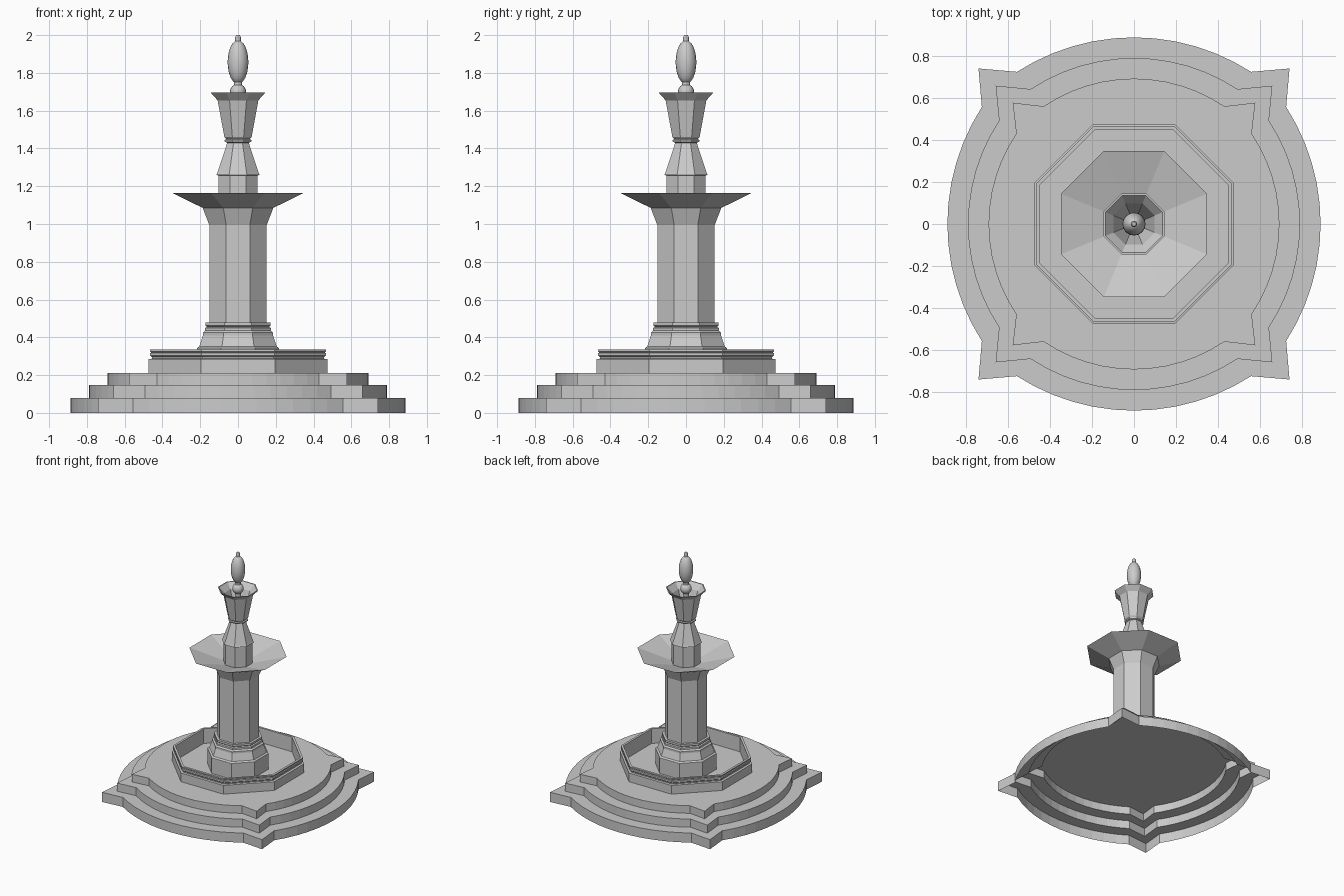
import bpy, bmesh, math

if "Cube" in bpy.data.objects:
    bpy.data.objects.remove(bpy.data.objects["Cube"])


def finish(name, bm, smooth=False):
    bmesh.ops.recalc_face_normals(bm, faces=bm.faces)
    me = bpy.data.meshes.new(name)
    bm.to_mesh(me)
    bm.free()
    for p in me.polygons:
        p.use_smooth = smooth
    ob = bpy.data.objects.new(name, me)
    bpy.context.collection.objects.link(ob)
    return ob


def bridge(bm, a, b):
    n = len(a)
    for i in range(n):
        j = (i + 1) % n
        bm.faces.new((a[i], a[j], b[j], b[i]))


def lathe(name, profile, sides=8, closed=False, cap=False, smooth=False):
    """Turn (half width across flats, z) points around the z axis."""
    bm = bmesh.new()
    rings = []
    for w, z in profile:
        r = w / math.cos(math.pi / sides)
        rings.append([bm.verts.new((r * math.cos(t), r * math.sin(t), z))
                      for t in (2 * math.pi * (i + 0.5) / sides for i in range(sides))])
    for a, b in zip(rings, rings[1:]):
        bridge(bm, a, b)
    if closed:
        bridge(bm, rings[-1], rings[0])
    if cap:
        bm.faces.new(rings[-1])
        bm.faces.new(rings[0])
    return finish(name, bm, smooth)


def step_outline(top, hx, hy, tip, segs=12):
    """Four bowed sides meeting in pointed square corners."""
    sag = top - hy
    R = (hx * hx + sag * sag) / (2 * sag)
    half = math.asin(hx / R)
    side = []
    for i in range(segs + 1):
        t = half * (2 * i / segs - 1)
        side.append((-R * math.sin(t), top - R + R * math.cos(t)))
    side.append((-tip, tip))
    pts = []
    for k in range(4):
        c, s = round(math.cos(k * math.pi / 2)), round(math.sin(k * math.pi / 2))
        pts += [(c * x - s * y, s * x + c * y) for x, y in side]
    return pts


# Stepped plinth: one open-bottomed shell of walls and treads
bm = bmesh.new()
prev = None
for top, hx, hy, tip, z0, z1 in ((0.888, 0.557, 0.724, 0.74, 0.0, 0.08),
                                 (0.79, 0.492, 0.642, 0.658, 0.08, 0.148),
                                 (0.692, 0.43, 0.56, 0.577, 0.148, 0.212)):
    pts = step_outline(top, hx, hy, tip)
    low = [bm.verts.new((x, y, z0)) for x, y in pts]
    high = [bm.verts.new((x, y, z1)) for x, y in pts]
    if prev:
        bridge(bm, prev, low)
    bridge(bm, low, high)
    prev = high
bm.faces.new(prev)
finish("plinth_steps", bm)

# Octagonal basin wall with moulded lip
lathe("basin_wall", [(0.473, 0.212), (0.473, 0.285), (0.455, 0.287), (0.455, 0.295),
                     (0.465, 0.303), (0.465, 0.317), (0.458, 0.32), (0.466, 0.326),
                     (0.466, 0.335), (0.448, 0.335), (0.448, 0.212)], closed=True)

# Pedestal, main column and flared capital
lathe("pedestal_base", [(0.218, 0.212), (0.218, 0.343), (0.205, 0.352), (0.186, 0.41),
                        (0.186, 0.425), (0.174, 0.435), (0.174, 0.45), (0.164, 0.455),
                        (0.172, 0.462), (0.172, 0.478), (0.15, 0.478)])
lathe("main_column", [(0.152, 0.47), (0.152, 0.995), (0.187, 1.085)])

# Wide upper bowl
lathe("upper_bowl", [(0.187, 1.085), (0.348, 1.165), (0.1, 1.085)])

# Baluster carrying the cup
lathe("baluster", [(0.104, 1.07), (0.104, 1.257), (0.114, 1.26), (0.108, 1.275),
                   (0.057, 1.43), (0.07, 1.435), (0.072, 1.445), (0.058, 1.452)])

# Flared hollow cup
lathe("cup", [(0.055, 1.44), (0.072, 1.46), (0.108, 1.655), (0.144, 1.695),
              (0.136, 1.695), (0.098, 1.65), (0.045, 1.49), (0.005, 1.49)])

# Finial: stem, ball, bud and tip
lathe("finial_stem", [(0.022, 1.48), (0.022, 1.76)], sides=12, cap=True)
for name, r, rz, z in (("finial_ball", 0.043, 0.043, 1.699),
                       ("finial_bud", 0.055, 0.116, 1.857)):
    bm = bmesh.new()
    bmesh.ops.create_uvsphere(bm, u_segments=16, v_segments=12, radius=1)
    bmesh.ops.scale(bm, vec=(r, r, rz), verts=bm.verts)
    bmesh.ops.translate(bm, vec=(0, 0, z), verts=bm.verts)
    finish(name, bm, True)
lathe("finial_tip", [(0.015, 1.95), (0.015, 1.99), (0.01, 2.0)], sides=12, cap=True)
